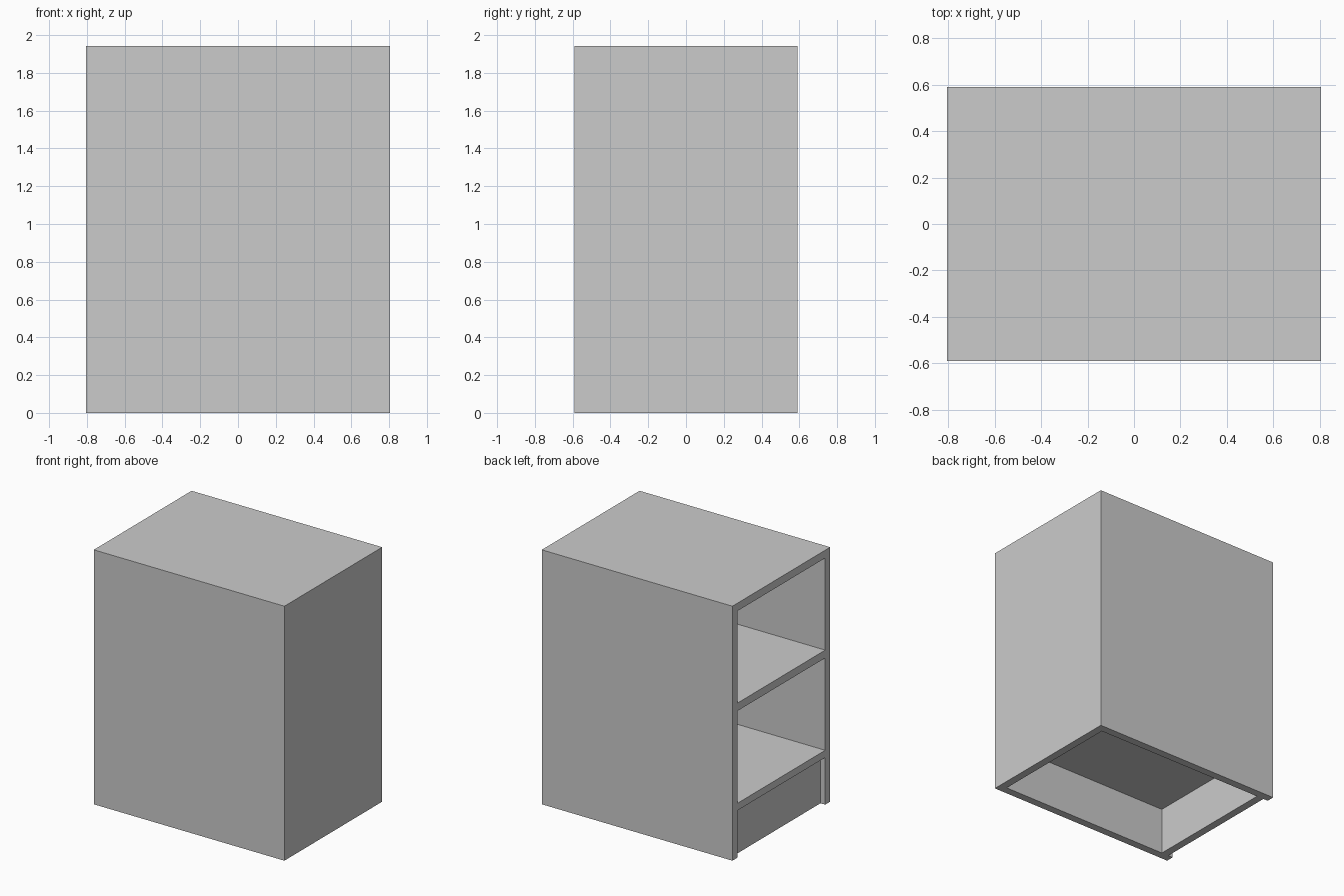
import bpy

if "Cube" in bpy.data.objects:
    bpy.data.objects.remove(bpy.data.objects["Cube"])

X, Y, H, T = 0.805, 0.59, 1.943, 0.06      # half width, half depth, height, board thickness
RECESS = 0.04                             # toe kick set-back
BASE_H, SHELF_TOPS = 0.36, (0.415, 1.18)  # plinth height, shelf surfaces
CELL_TOPS = (SHELF_TOPS[1] - T, H - T)


def box(name, x, y, z):
    """Box from (min, max) pairs."""
    bpy.ops.mesh.primitive_cube_add(size=1, location=[sum(p) / 2 for p in (x, y, z)])
    ob = bpy.context.object
    ob.name = name
    ob.scale = [p[1] - p[0] for p in (x, y, z)]
    bpy.ops.object.transform_apply(location=False, rotation=False, scale=True)
    return ob


# Outer carcass block
carcass = box("cabinet_carcass", (-X, X), (-Y, Y), (0, H))
inner_y = (-Y + T, Y - T)

# Two open compartments facing -x
cutters = [box(f"compartment_cutter_{i}", (-X - 0.1, X - T), inner_y, (lo, hi))
           for i, (lo, hi) in enumerate(zip(SHELF_TOPS, CELL_TOPS))]
# Hollow plinth, open underneath
cutters.append(box("plinth_cutter", (-X + RECESS + T, X - T), inner_y, (-0.1, BASE_H)))
# Set-back in front of the kick board
cutters.append(box("toe_kick_cutter", (-X - 0.1, -X + RECESS), inner_y, (-0.1, BASE_H)))

for c in cutters:
    m = carcass.modifiers.new(c.name, 'BOOLEAN')
    m.operation, m.solver, m.object = 'DIFFERENCE', 'EXACT', c
    bpy.context.view_layer.objects.active = carcass
    bpy.ops.object.modifier_apply(modifier=m.name)
    bpy.data.objects.remove(c, do_unlink=True)
